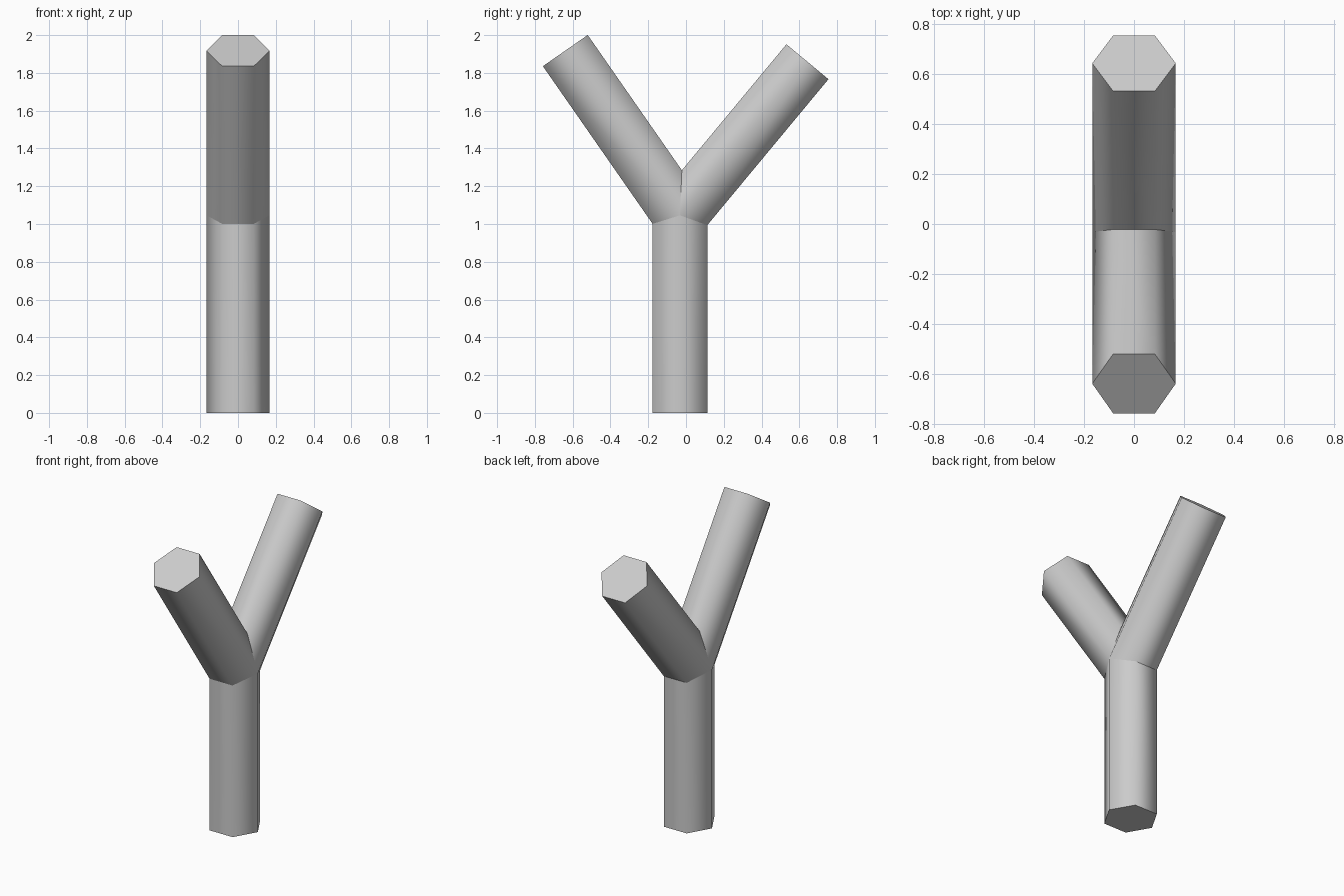
import bpy, bmesh, math
from mathutils import Vector

if "Cube" in bpy.data.objects:
    bpy.data.objects.remove(bpy.data.objects["Cube"])

R = 0.167                       # hexagon corner radius
H = R * math.sqrt(3) / 2        # centre to flat
joint = Vector((0, -0.032, 1.046))
# tube end centres, counter-clockwise in the y-z plane: stem, right arm, left arm
ends = [Vector((0, -0.032, 0)), Vector((0, 0.643, 1.859)), Vector((0, -0.639, 1.918))]
dirs = [(e - joint).normalized() for e in ends]

bm = bmesh.new()

# shared joint points: two side corners plus a mitred pair between neighbouring tubes
side = {s: bm.verts.new(joint + Vector((s * R, 0, 0))) for s in (1, -1)}
mitre = []
for i in range(3):
    a, b = dirs[i], dirs[(i + 1) % 3]
    p = joint + (a + b) * H / a.cross(b).length
    mitre.append({s: bm.verts.new(p + Vector((s * R / 2, 0, 0))) for s in (1, -1)})

# hexagonal tubes running from the joint to each flat end
for i, (end, d) in enumerate(zip(ends, dirs)):
    n = Vector((1, 0, 0)).cross(d)          # points towards the next tube
    nxt, prv = mitre[i], mitre[i - 1]
    inner = [side[1], nxt[1], nxt[-1], side[-1], prv[-1], prv[1]]
    outer = []
    for k in range(6):
        t = math.radians(60 * k)
        outer.append(bm.verts.new(end + Vector((R * math.cos(t), 0, 0)) + n * R * math.sin(t)))
    for k in range(6):
        j = (k + 1) % 6
        bm.faces.new((inner[k], inner[j], outer[j], outer[k])).smooth = True
    bm.faces.new(outer)

    # crisp edges at the end cap and along the mitred joint
    for ring in (inner, outer):
        for k in range(6):
            bm.edges.get((ring[k], ring[(k + 1) % 6])).smooth = False

bmesh.ops.recalc_face_normals(bm, faces=bm.faces)
mesh = bpy.data.meshes.new("forked_post")
bm.to_mesh(mesh)
bm.free()
bpy.context.collection.objects.link(bpy.data.objects.new("forked_post", mesh))
